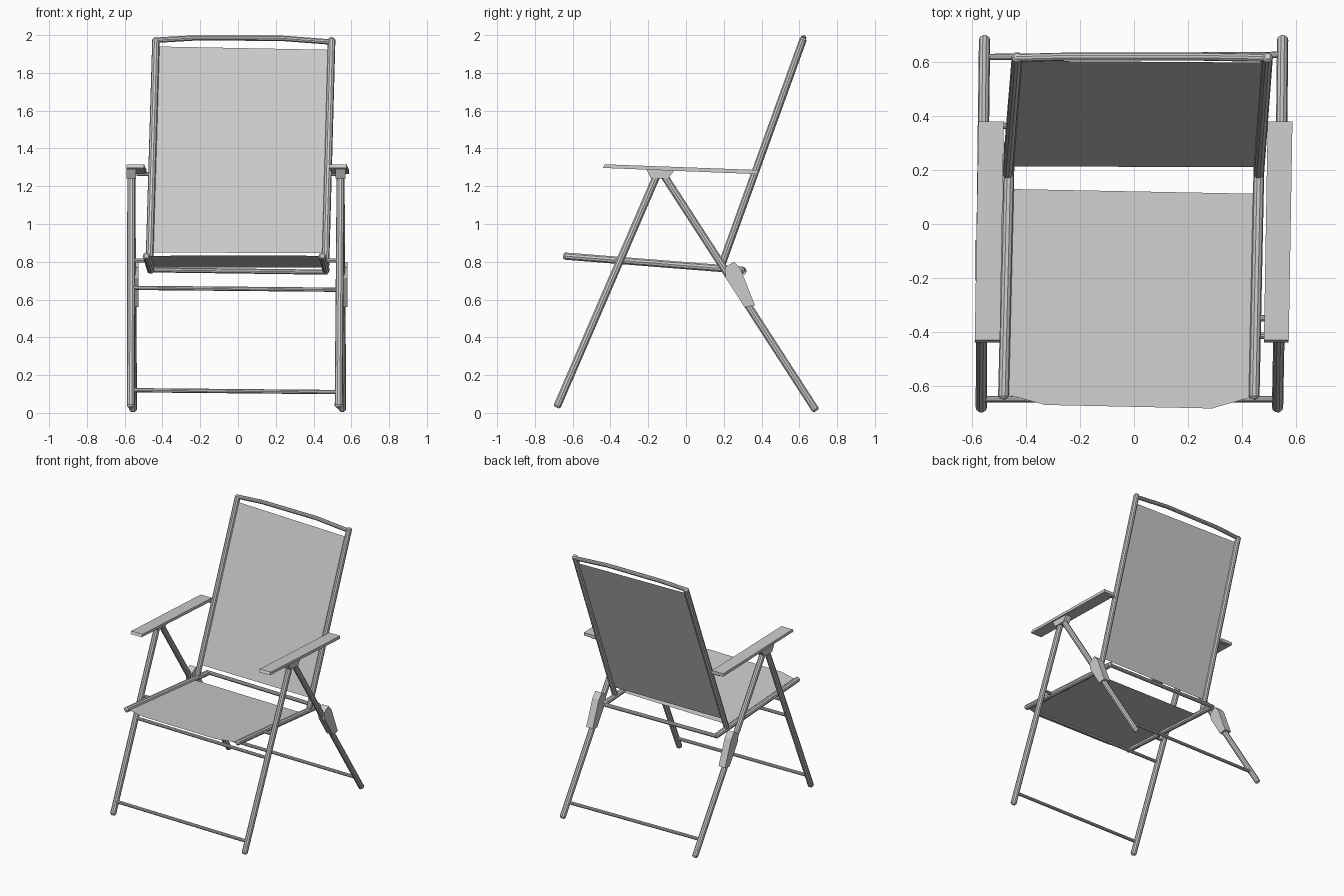
import bpy, bmesh
from mathutils import Vector

if "Cube" in bpy.data.objects:
    bpy.data.objects.remove(bpy.data.objects["Cube"])


def tube(name, pts, r, rounded=True):
    """Faceted round tube along a path, with softened ends."""
    pts = [Vector(p) for p in pts]
    path = [(p, 1.0) for p in pts]
    if rounded:
        a = (pts[1] - pts[0]).normalized() * r * 0.5
        b = (pts[-2] - pts[-1]).normalized() * r * 0.5
        path = [(pts[0], 0.6), (pts[0] + a, 1.0)] + path[1:-1] + [(pts[-1] + b, 1.0), (pts[-1], 0.6)]
    cu = bpy.data.curves.new(name, 'CURVE')
    cu.dimensions = '3D'
    cu.bevel_depth = r
    cu.bevel_resolution = 3
    cu.use_fill_caps = True
    sp = cu.splines.new('POLY')
    sp.points.add(len(path) - 1)
    sp.use_smooth = False
    for q, (p, rad) in zip(sp.points, path):
        q.co = (*p, 1)
        q.radius = rad
    ob = bpy.data.objects.new(name, cu)
    bpy.context.collection.objects.link(ob)
    return ob


def mesh_object(name, bm):
    bmesh.ops.recalc_face_normals(bm, faces=bm.faces)
    me = bpy.data.meshes.new(name)
    bm.to_mesh(me)
    bm.free()
    ob = bpy.data.objects.new(name, me)
    bpy.context.collection.objects.link(ob)
    return ob


def sheet(name, pts):
    """Single flat fabric panel."""
    bm = bmesh.new()
    bm.faces.new([bm.verts.new(p) for p in pts])
    me = bpy.data.meshes.new(name)
    bm.to_mesh(me)
    bm.free()
    ob = bpy.data.objects.new(name, me)
    bpy.context.collection.objects.link(ob)


def side_plate(name, yz, x0, x1, skew=0.0):
    """Side-view (y, z) profile extruded across x, skewed in x along y."""
    bm = bmesh.new()
    a = [bm.verts.new((x0 + skew * y, y, z)) for y, z in yz]
    b = [bm.verts.new((x1 + skew * y, y, z)) for y, z in yz]
    n = len(yz)
    bm.faces.new(a)
    bm.faces.new(b[::-1])
    for i in range(n):
        bm.faces.new((a[i], a[(i + 1) % n], b[(i + 1) % n], b[i]))
    return mesh_object(name, bm)


def seat_z(y):
    return 0.83 - (y + 0.64) * 0.079


def back_y(z):
    return 0.19 + (z - 0.785) * 0.36


# x positions per side: front foot, rear foot, leg top, rail front, rail rear,
# back bottom, back top, armrest edges at y = 0
sides = {
    'left': (-0.567, -0.555, -0.565, -0.485, -0.462, -0.47, -0.434, -0.584, -0.49),
    'right': (0.533, 0.552, 0.543, 0.446, 0.466, 0.463, 0.496, 0.490, 0.582),
}
for s, (ff, rf, top, sf, sr, bb, bt, a0, a1) in sides.items():
    # Legs
    tube(s + '_front_leg', [(ff, -0.685, 0.028), (top, -0.15, 1.268)], 0.021)
    tube(s + '_rear_leg', [(rf, 0.69, 0.01), (top, -0.12, 1.262)], 0.021)
    # Seat rail and back upright
    tube(s + '_seat_rail', [(sf, -0.65, seat_z(-0.65)), (sr, 0.31, seat_z(0.31))], 0.02)
    tube(s + '_back_upright', [(bb, 0.185, 0.772), (bt, 0.623, 1.985)], 0.02)
    # Armrest and its mounting block
    side_plate(s + '_armrest', [(-0.44, 1.297), (-0.43, 1.316), (0.38, 1.286), (0.38, 1.264)],
               a0, a1, 0.017)
    side_plate(s + '_armrest_mount', [(-0.21, 1.29), (-0.06, 1.285), (-0.095, 1.24), (-0.185, 1.24)],
               top - 0.026, top + 0.026)
    # Folding hinge bracket on the rear leg
    side_plate(s + '_hinge_bracket', [(0.255, 0.80), (0.29, 0.76), (0.365, 0.57),
                                      (0.31, 0.56), (0.21, 0.715), (0.205, 0.77)],
               rf - 0.027, rf + 0.027)
    # Pivot pins: leg to seat rail, armrest to back upright
    tube(s + '_seat_pivot', [(top, -0.35, 0.807), (sf, -0.35, 0.807)], 0.012, False)
    tube(s + '_arm_pivot', [((a0 + a1) / 2, 0.365, 1.265), ((bb + bt) / 2, 0.365, 1.265)], 0.012, False)

# Cross bars
tube('front_lower_bar', [(-0.567, -0.65, 0.12), (0.533, -0.65, 0.11)], 0.012, False)
tube('rear_lower_bar', [(-0.555, 0.62, 0.12), (0.552, 0.628, 0.11)], 0.012, False)
tube('front_upper_bar', [(-0.567, -0.415, 0.662), (0.536, -0.415, 0.652)], 0.012, False)
tube('seat_rear_bar', [(-0.47, 0.305, 0.757), (0.474, 0.305, 0.745)], 0.014, False)
# Bowed top rail of the back
tube('back_top_rail', [(-0.437, 0.617, 1.973), (-0.23, 0.622, 1.985),
                       (0.22, 0.622, 1.984), (0.499, 0.617, 1.963)], 0.015, False)

# Fabric panels
sheet('seat_fabric', [(x, y, seat_z(y)) for x, y in
                      [(-0.463, 0.13), (-0.483, -0.63), (-0.33, -0.672),
                       (0.29, -0.685), (0.446, -0.64), (0.462, 0.112)]])
sheet('back_fabric', [(x, back_y(z), z) for x, z in
                      [(-0.466, 0.85), (0.466, 0.845), (0.494, 1.922), (-0.436, 1.94)]])
